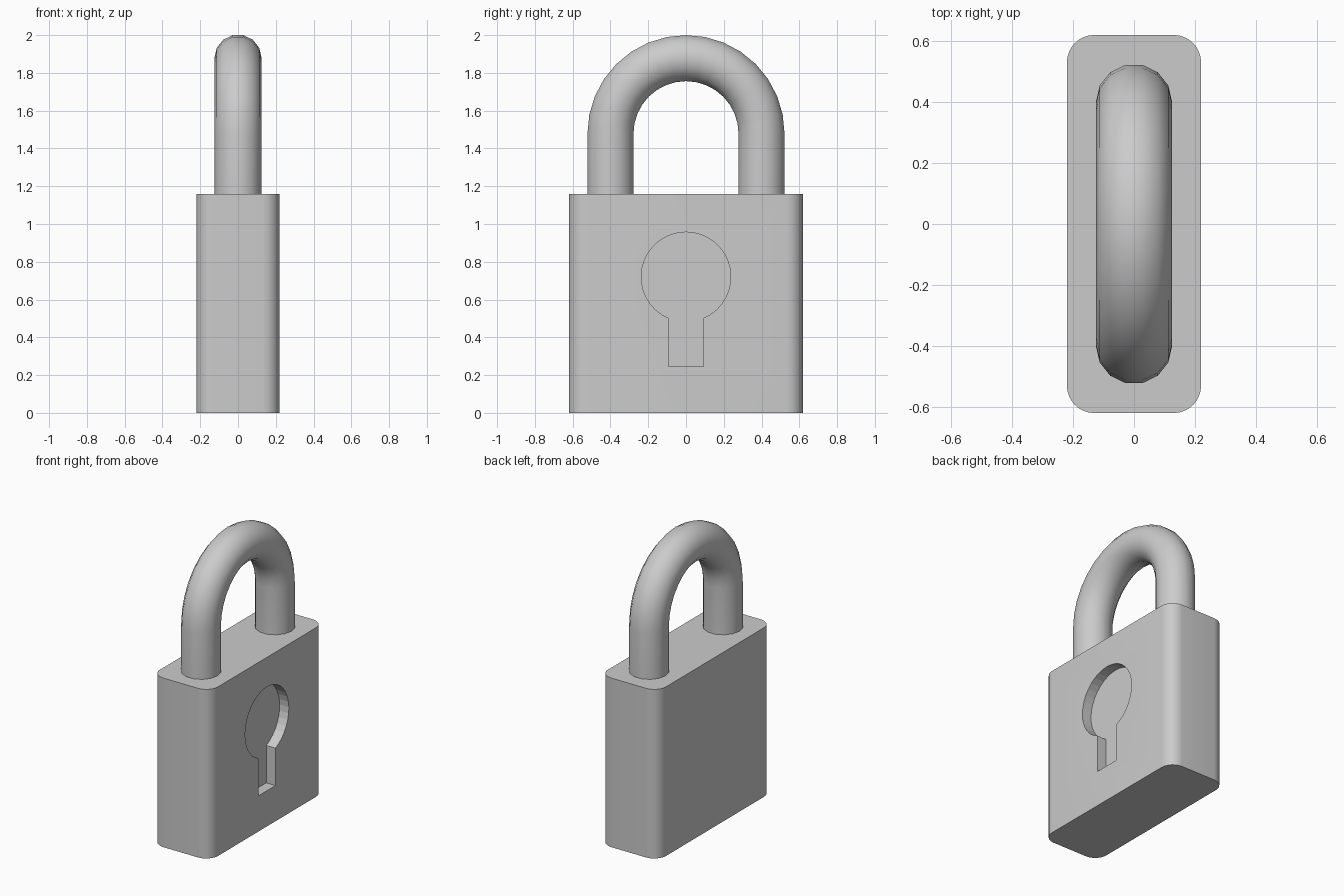
import bpy, bmesh
from math import sin, cos, pi, asin, sqrt
from mathutils import Vector

cube = bpy.data.objects.get("Cube")
if cube:
    bpy.data.objects.remove(cube, do_unlink=True)

GREY = (0.6, 0.6, 0.6, 1.0)
metal = bpy.data.materials.new("grey_metal")
metal.use_nodes = True
metal.diffuse_color = GREY
metal.node_tree.nodes["Principled BSDF"].inputs["Base Color"].default_value = GREY


def finish(name, bm):
    """Turn a bmesh into a named, coloured object."""
    bmesh.ops.recalc_face_normals(bm, faces=bm.faces)
    mesh = bpy.data.meshes.new(name)
    bm.to_mesh(mesh)
    bm.free()
    mesh.materials.append(metal)
    obj = bpy.data.objects.new(name, mesh)
    bpy.context.scene.collection.objects.link(obj)
    return obj


def prism(name, outline, travel, smooth_sides):
    """Extrude a closed outline along a vector, with flat caps."""
    bm = bmesh.new()
    base = bm.faces.new([bm.verts.new(p) for p in outline])
    result = bmesh.ops.extrude_face_region(bm, geom=[base], use_keep_orig=True)
    moved = [v for v in result["geom"] if isinstance(v, bmesh.types.BMVert)]
    bmesh.ops.translate(bm, verts=moved, vec=travel)
    for face in bm.faces:
        face.smooth = smooth_sides and len(face.verts) == 4
    return finish(name, bm)


# Body: upright slab with rounded vertical corners
HALF_X, HALF_Y, HEIGHT, ROUND, STEPS = 0.22, 0.62, 1.16, 0.09, 8
outline = []
for quarter, (sx, sy) in enumerate([(1, 1), (-1, 1), (-1, -1), (1, -1)]):
    for i in range(STEPS + 1):
        a = (quarter + i / STEPS) * pi / 2
        outline.append((sx * (HALF_X - ROUND) + ROUND * cos(a),
                        sy * (HALF_Y - ROUND) + ROUND * sin(a), 0))
body = prism("lock_body", outline, Vector((0, 0, HEIGHT)), True)

# Keyhole: round recess with a straight slot, cut into the +x face
HOLE_Z, HOLE_R, SLOT, SLOT_BOTTOM, DEPTH, SIDES = 0.72, 0.237, 0.092, 0.245, 0.07, 32
gap = asin(SLOT / HOLE_R)
keyhole = [(HALF_X - DEPTH, SLOT, SLOT_BOTTOM)]
for i in range(SIDES + 1):
    a = -pi / 2 + gap + (2 * pi - 2 * gap) * i / SIDES
    keyhole.append((HALF_X - DEPTH, HOLE_R * cos(a), HOLE_Z + HOLE_R * sin(a)))
keyhole.append((HALF_X - DEPTH, -SLOT, SLOT_BOTTOM))
cutter = prism("keyhole_cutter", keyhole, Vector((DEPTH * 2, 0, 0)), False)
cutter.hide_render = True
cut = body.modifiers.new("keyhole", "BOOLEAN")
cut.operation = "DIFFERENCE"
cut.solver = "EXACT"
cut.object = cutter
bpy.context.view_layer.objects.active = body
bpy.ops.object.modifier_apply(modifier=cut.name)
bpy.data.objects.remove(cutter, do_unlink=True)

# Shackle: round bar swept up, over a half circle and down again
BAR_R, BAR_SIDES, BEND_R, BEND_Z, BENDS = 0.125, 14, 0.4, 1.478, 16
path = [(BEND_R, HEIGHT - 0.01, 0)]
for i in range(BENDS + 1):
    a = pi * i / BENDS
    path.append((BEND_R * cos(a), BEND_Z + BEND_R * sin(a), a))
path.append((-BEND_R, HEIGHT - 0.01, pi))

bm = bmesh.new()
rings = []
for y, z, a in path:
    ring = []
    for k in range(BAR_SIDES):
        t = 2 * pi * k / BAR_SIDES
        out = BAR_R * sin(t)
        ring.append(bm.verts.new((BAR_R * cos(t), y + out * cos(a), z + out * sin(a))))
    rings.append(ring)
for lower, upper in zip(rings, rings[1:]):
    for k in range(BAR_SIDES):
        n = (k + 1) % BAR_SIDES
        bm.faces.new((lower[k], lower[n], upper[n], upper[k])).smooth = True
for ring in (rings[0], rings[-1]):
    bm.faces.new(ring)
finish("shackle", bm)
